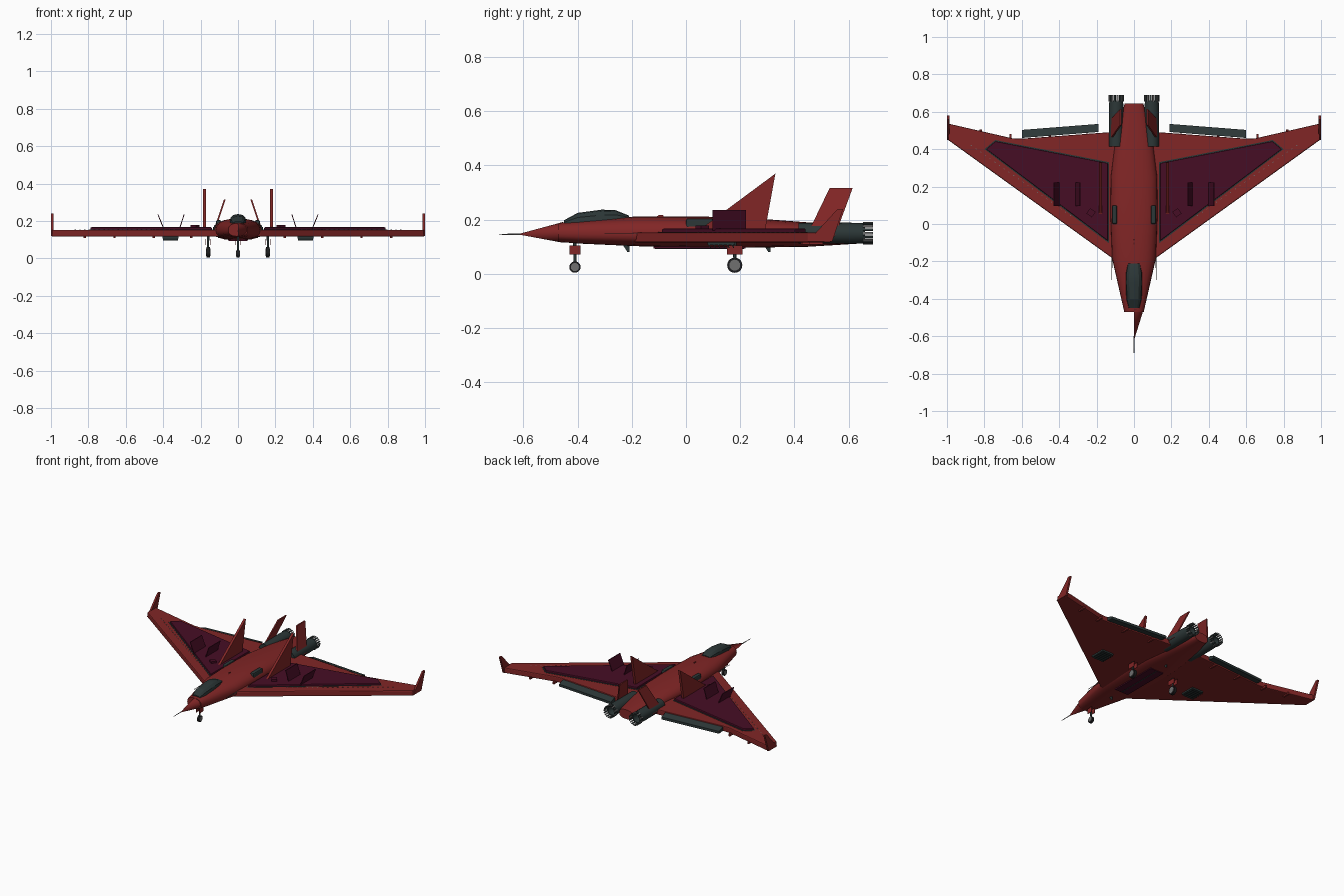
import bpy, bmesh, math
from mathutils import Vector, Matrix

if "Cube" in bpy.data.objects:
    bpy.data.objects.remove(bpy.data.objects["Cube"])


def material(name, col):
    m = bpy.data.materials.new(name)
    m.diffuse_color = (*col, 1)
    m.use_nodes = True
    m.node_tree.nodes["Principled BSDF"].inputs["Base Color"].default_value = m.diffuse_color
    return m


RED = material("hull red", (0.22, 0.019, 0.019))
PURPLE = material("panel purple", (0.062, 0.004, 0.018))
DARK = material("dark slate", (0.025, 0.038, 0.038))
GREY = material("metal grey", (0.16, 0.16, 0.16))
BLACK = material("tyre black", (0.012, 0.012, 0.013))


def finish(name, bm, mat, smooth=None, bevel=0, recalc=True):
    if recalc:
        bmesh.ops.recalc_face_normals(bm, faces=bm.faces)
    me = bpy.data.meshes.new(name)
    bm.to_mesh(me)
    bm.free()
    ob = bpy.data.objects.new(name, me)
    bpy.context.collection.objects.link(ob)
    me.materials.append(mat)
    if bevel:
        b = ob.modifiers.new("bevel", 'BEVEL')
        b.width, b.segments = bevel, 2
    if smooth:
        bpy.context.view_layer.objects.active = ob
        bpy.ops.object.select_all(action='DESELECT')
        ob.select_set(True)
        bpy.ops.object.shade_smooth_by_angle(angle=math.radians(smooth))
    return ob


def bridge(name, rings, mat, smooth=None, caps=True, bevel=0):
    """Skin a list of equal closed rings of points."""
    bm = bmesh.new()
    vs = [[bm.verts.new(p) for p in r] for r in rings]
    n = len(rings[0])
    for a, b in zip(vs, vs[1:]):
        for i in range(n):
            bm.faces.new((a[i], a[(i + 1) % n], b[(i + 1) % n], b[i]))
    if caps:
        bm.faces.new(vs[0])
        bm.faces.new(vs[-1])
    return finish(name, bm, mat, smooth, bevel)


def slab(name, pts, z0, z1, mat, bevel=0):
    return bridge(name, [[(x, y, z) for x, y in pts] for z in (z0, z1)], mat, bevel=bevel)


def fin(name, pts, xoff, thick, mat):
    """Fin from (y, z) outline; xoff(z) gives its sideways position."""
    return bridge(name, [[(xoff(z) + d, y, z) for y, z in pts] for d in (-thick / 2, thick / 2)], mat)


def box(name, c, size, mat, rot=(0, 0, 0), bevel=0):
    bm = bmesh.new()
    bmesh.ops.create_cube(bm, size=1)
    bmesh.ops.scale(bm, vec=size, verts=bm.verts)
    for ax, a in zip("XYZ", rot):
        bmesh.ops.rotate(bm, verts=bm.verts, matrix=Matrix.Rotation(a, 3, ax))
    bmesh.ops.translate(bm, vec=c, verts=bm.verts)
    return finish(name, bm, mat, bevel=bevel)


def rod(name, a, b, r0, r1, mat, seg=12):
    a, b = Vector(a), Vector(b)
    q = (b - a).to_track_quat('Z', 'Y')
    rings = [[p + q @ Vector((r * math.cos(t), r * math.sin(t), 0))
              for t in (2 * math.pi * i / seg for i in range(seg))] for p, r in ((a, r0), (b, r1))]
    return bridge(name, rings, mat, smooth=40)


def section(y, w, zb, zm, zt, n=24, e=0.8):
    out = []
    for i in range(n):
        t = 2 * math.pi * i / n
        c, s = math.cos(t), math.sin(t)
        x = w * math.copysign(abs(c) ** e, c)
        out.append((x, y, zm + (zt - zm if s > 0 else zm - zb) * math.copysign(abs(s) ** e, s)))
    return out


# Fuselage, canopy and nose
bridge("fuselage", [section(*s) for s in (
    (-0.47, 0.052, 0.118, 0.15, 0.188), (-0.40, 0.068, 0.112, 0.148, 0.196),
    (-0.18, 0.118, 0.102, 0.145, 0.212), (0.05, 0.127, 0.097, 0.145, 0.212),
    (0.25, 0.125, 0.097, 0.145, 0.205), (0.45, 0.10, 0.10, 0.145, 0.19),
    (0.645, 0.05, 0.112, 0.145, 0.175))], RED, smooth=35)
bridge("canopy", [section(*s, n=12) for s in (
    (-0.45, 0.030, 0.17, 0.18, 0.198), (-0.40, 0.042, 0.17, 0.185, 0.225),
    (-0.31, 0.045, 0.17, 0.19, 0.237), (-0.26, 0.044, 0.17, 0.195, 0.235),
    (-0.21, 0.034, 0.18, 0.20, 0.215))], DARK, smooth=20)
# Half-shell nose on the right-hand side only
bm = bmesh.new()
tip = bm.verts.new((0, -0.622, 0.146))
ring = [bm.verts.new((0.052 * math.cos(t), -0.455, 0.153 + 0.038 * math.sin(t)))
        for t in (-math.pi / 2 + math.pi * i / 10 for i in range(11))]
for a, b in zip(ring, ring[1:]):
    bm.faces.new((tip, a, b))
finish("nose_cone", bm, RED, smooth=35, recalc=False)
rod("nose_probe", (0, -0.69, 0.146), (0, -0.60, 0.146), 0.0015, 0.003, GREY, 8)

# Belly details
box("belly_bay_door", (0, 0.05, 0.097), (0.10, 0.34, 0.008), PURPLE)
box("belly_seam", (0, 0.05, 0.0925), (0.006, 0.33, 0.002), DARK)
for y in (-0.22, 0.30):
    fin("belly_antenna", [(y - 0.012, 0.105), (y + 0.012, 0.105), (y + 0.012, 0.08), (y + 0.004, 0.08)],
        lambda z: 0, 0.005, DARK)
fin("spine_antenna", [(-0.12, 0.205), (-0.08, 0.205), (-0.085, 0.217), (-0.10, 0.217)], lambda z: 0, 0.006, RED)


def gear(x, y, r, w):
    zc = r + 0.004
    rod("gear_strut", (x, y, 0.13), (x, y, zc), 0.007, 0.005, DARK)
    rod("tyre", (x - w / 2, y, zc), (x + w / 2, y, zc), r, r, BLACK, 20)
    rod("wheel_hub", (x - w / 2 - 0.003, y, zc), (x + w / 2 + 0.003, y, zc), r * 0.72, r * 0.72, GREY, 16)
    for d in (-1, 1):
        box("gear_door", (x + d * 0.012, y, 0.088), (0.003, r * 2, 0.034), RED)


gear(0, -0.41, 0.021, 0.014)

for s in (-1, 1):
    def P(pts):
        return [(s * x, y) for x, y in pts]
    # Wing with raised panel and trailing-edge flap
    slab("wing", P([(0.08, -0.20), (0.12, -0.18), (0.995, 0.45), (0.995, 0.537), (0.65, 0.458),
                    (0.60, 0.456), (0.14, 0.49), (0.08, 0.49)]), 0.116, 0.153, RED, bevel=0.006)
    slab("wing_panel", P([(0.14, -0.09), (0.79, 0.40), (0.74, 0.442), (0.14, 0.325)]), 0.15, 0.167, PURPLE, bevel=0.004)
    slab("wing_panel_seam", P([(0.134, -0.103), (0.80, 0.40), (0.742, 0.449), (0.134, 0.331)]), 0.15, 0.155, DARK)
    ring = [(0.462, 0.122), (0.462, 0.148), (0.505, 0.134), (0.505, 0.118)]
    bridge("flap", [[(s * x, y + dy, z) for y, z in ring] for x, dy in ((0.19, 0.03), (0.60, -0.002))], DARK)
    fin("winglet", [(0.45, 0.12), (0.56, 0.24), (0.58, 0.24), (0.54, 0.12)], lambda z: s * 0.993, 0.012, RED)
    # Tall wing fin and canted tail fin
    fin("wing_fin", [(0.01, 0.15), (0.06, 0.17), (0.33, 0.37), (0.29, 0.15)], lambda z: s * 0.18, 0.016, RED)
    fin("tail_fin", [(0.445, 0.14), (0.53, 0.316), (0.615, 0.316), (0.55, 0.14)],
        lambda z: s * (0.13 - (z - 0.14) * 0.34), 0.009, RED)
    # Open doors and angled box on the wing panel
    for x, lean in ((0.30, -0.012), (0.413, 0.015)):
        fin("wing_bay_door", [(0.097, 0.16), (0.222, 0.16), (0.222, 0.235), (0.097, 0.235)],
            lambda z: s * (x + lean * (z - 0.198) / 0.037), 0.005, PURPLE)
    box("wing_sensor_box", (s * 0.23, 0.06, 0.17), (0.035, 0.035, 0.018), PURPLE, (0, 0, s * 0.6))
    # Underwing louvre
    box("underwing_vent", (s * 0.36, 0.13, 0.112), (0.085, 0.10, 0.012), DARK)
    for i in range(6):
        box("vent_slat", (s * 0.36, 0.088 + i * 0.017, 0.102), (0.08, 0.004, 0.014), DARK, (0.5, 0, 0))
    # Leading-edge rivets and flap hinges
    for i in range(22):
        t = i / 21
        box("rivet", (s * (0.34 + 0.53 * t), 0.045 + 0.375 * t, 0.1535), (0.007, 0.003, 0.002), GREY, (0, 0, s * 0.62))
    for x, y in ((0.25, 0.46), (0.45, 0.45), (0.66, 0.455), (0.82, 0.48)):
        box("flap_hinge", (s * x, y, 0.116), (0.012, 0.05, 0.016), RED)
    # Dorsal vent and side probe
    box("dorsal_vent", (s * 0.104, 0.05, 0.185), (0.028, 0.10, 0.04), DARK, bevel=0.008)
    rod("side_probe", (s * 0.118, -0.30, 0.15), (s * 0.118, -0.15, 0.15), 0.0015, 0.002, GREY, 6)
    # Engine with nozzle petals
    cx, cz = s * 0.095, 0.15
    rings = [[(cx + r * math.cos(a), y, cz + r * math.sin(a))
              for a in (2 * math.pi * i / 24 for i in range(24))]
             for y, r in ((0.415, 0.038), (0.60, 0.039), (0.66, 0.037), (0.66, 0.030), (0.61, 0.026))]
    bridge("engine", rings, DARK, smooth=35)
    for i in range(18):
        a = 2 * math.pi * i / 18
        box("nozzle_petal", (cx + 0.039 * math.cos(a), 0.672, cz + 0.039 * math.sin(a)),
            (0.004, 0.036, 0.009), DARK if i % 2 else GREY, (0, -a, 0))
    gear(s * 0.16, 0.18, 0.028, 0.018)
